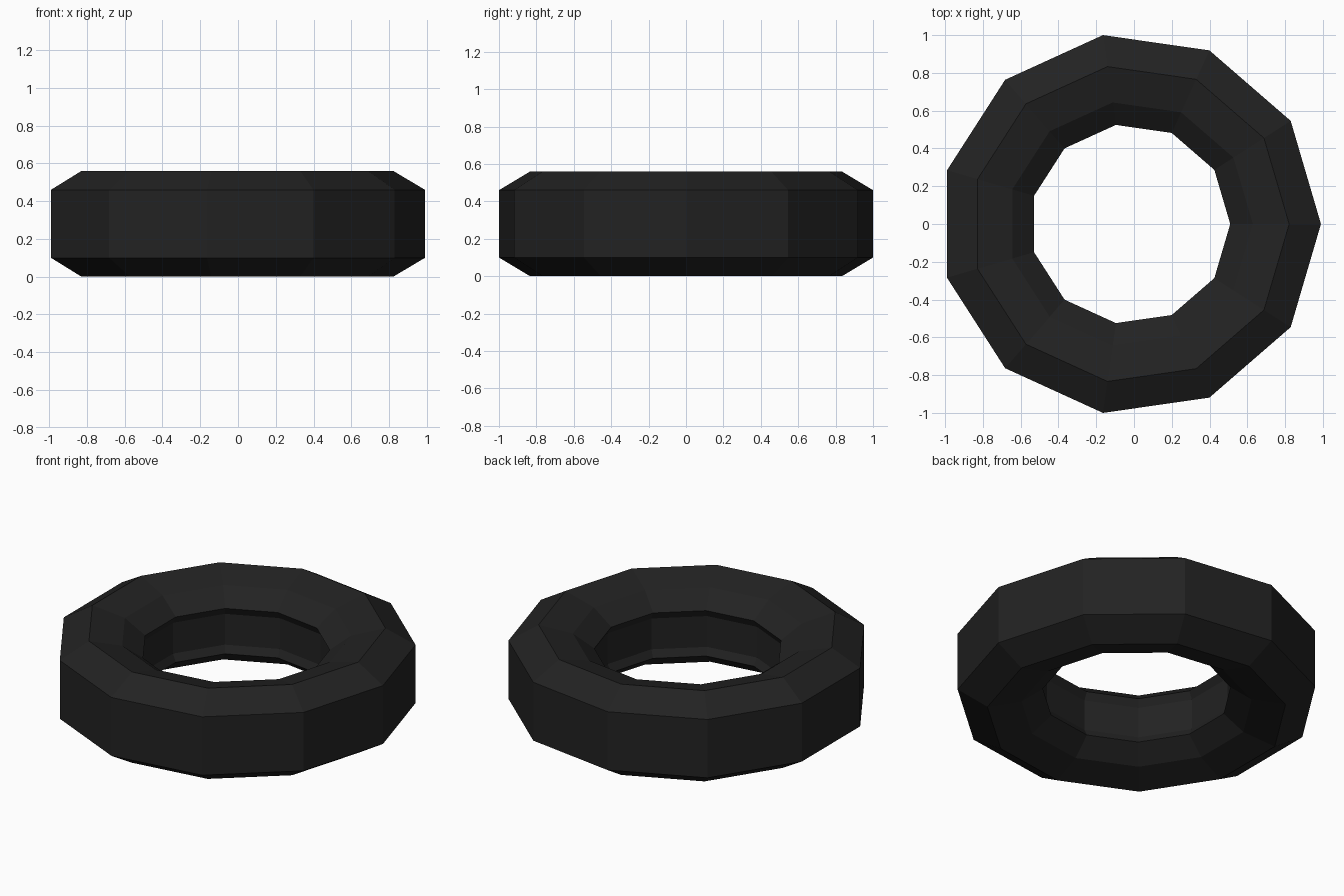
import bpy, bmesh
from math import cos, sin, pi

if "Cube" in bpy.data.objects:
    bpy.data.objects.remove(bpy.data.objects["Cube"])

SIDES = 11
X_OFF = -0.0205   # centres the odd-sided ring on its bounds

# upper half of the tyre cross-section (radius, z), mirrored about mid-height
HEIGHT = 0.56
upper = [(1.0103, 0.46), (0.842, 0.56), (0.65, 0.51), (0.53, 0.42), (0.555, 0.375)]
profile = upper + [(r, HEIGHT - z) for r, z in reversed(upper)]

# tyre: sweep the closed profile around z
bm = bmesh.new()
rings = []
for i in range(SIDES):
    a = 2 * pi * i / SIDES
    rings.append([bm.verts.new((r * cos(a) + X_OFF, r * sin(a), z)) for r, z in profile])
n = len(profile)
for i in range(SIDES):
    a, b = rings[i], rings[(i + 1) % SIDES]
    for j in range(n):
        k = (j + 1) % n
        bm.faces.new((a[j], a[k], b[k], b[j]))
bmesh.ops.recalc_face_normals(bm, faces=bm.faces)

mesh = bpy.data.meshes.new("tyre")
bm.to_mesh(mesh)
bm.free()
tyre = bpy.data.objects.new("tyre", mesh)
bpy.context.collection.objects.link(tyre)

# dark rubber
rubber = bpy.data.materials.new("rubber")
rubber.diffuse_color = (0.016, 0.016, 0.016, 1)
rubber.use_nodes = True
rubber.node_tree.nodes["Principled BSDF"].inputs["Base Color"].default_value = rubber.diffuse_color
mesh.materials.append(rubber)
